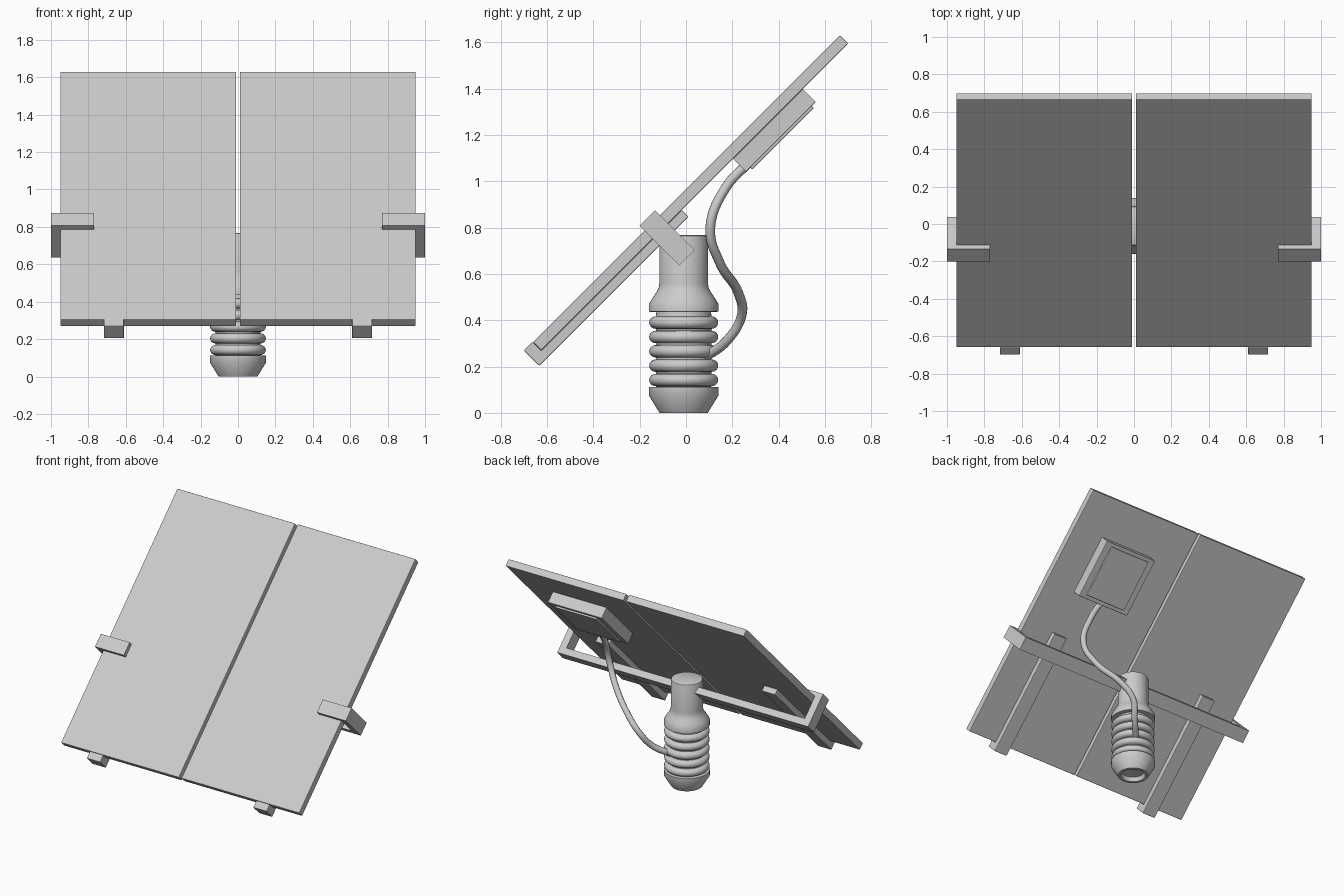
import bpy, bmesh, math
from mathutils import Matrix

if "Cube" in bpy.data.objects:
    bpy.data.objects.remove(bpy.data.objects["Cube"])

# Tilted frame: local x = across, local y = up the slope, local z = panel normal
TILT = Matrix.Translation((0, 0.02, 0.95)) @ Matrix.Rotation(math.radians(45), 4, 'X')


def smooth(ob, angle=35):
    bpy.ops.object.select_all(action='DESELECT')
    ob.select_set(True)
    bpy.context.view_layer.objects.active = ob
    bpy.ops.object.shade_smooth_by_angle(angle=math.radians(angle))


def new_object(name, bm):
    bmesh.ops.recalc_face_normals(bm, faces=bm.faces)
    me = bpy.data.meshes.new(name)
    bm.to_mesh(me)
    bm.free()
    ob = bpy.data.objects.new(name, me)
    bpy.context.collection.objects.link(ob)
    return ob


def tilted_box(name, x, u, n, bevel=0.004):
    """Box given by its (min, max) ranges in the tilted frame."""
    bm = bmesh.new()
    bmesh.ops.create_cube(bm, size=1)
    for v in bm.verts:
        v.co = [lo + (hi - lo) * (c + 0.5) for c, (lo, hi) in zip(v.co, (x, u, n))]
    ob = new_object(name, bm)
    ob.matrix_world = TILT
    mod = ob.modifiers.new("bevel", 'BEVEL')
    mod.width = bevel
    mod.segments = 2
    return ob


def tilted_prism(name, outline, u):
    """Outline in (x, n), extruded along the slope over the range u."""
    bm = bmesh.new()
    face = bm.faces.new([bm.verts.new((x, u[0], n)) for x, n in outline])
    ext = bmesh.ops.extrude_face_region(bm, geom=[face])
    moved = [g for g in ext['geom'] if isinstance(g, bmesh.types.BMVert)]
    bmesh.ops.translate(bm, verts=moved, vec=(0, u[1] - u[0], 0))
    ob = new_object(name, bm)
    ob.matrix_world = TILT
    return ob


def lathe(name, profile, y, steps=48):
    bm = bmesh.new()
    verts = [bm.verts.new((r, 0, z)) for r, z in profile]
    edges = [bm.edges.new(p) for p in zip(verts, verts[1:])]
    bmesh.ops.spin(bm, geom=verts + edges, axis=(0, 0, 1), cent=(0, 0, 0),
                   angle=math.tau, steps=steps)
    bmesh.ops.remove_doubles(bm, verts=bm.verts, dist=1e-5)
    ob = new_object(name, bm)
    ob.location.y = y
    smooth(ob)
    return ob


# Two solar panels and the hooked rails behind them
for side, s in (("left", -1), ("right", 1)):
    def span(a, b):
        return tuple(sorted((s * a, s * b)))
    tilted_box(side + "_panel", span(0.01, 0.95), (-0.937, 0.937), (-0.025, 0.025))
    tilted_box(side + "_rail", span(0.61, 0.717), (-0.99, -0.08), (-0.066, -0.025))
    tilted_box(side + "_rail_lip", span(0.61, 0.717), (-0.99, -0.938), (-0.066, 0.028))

# Cross bar that wraps around both panel edges
half = [(0.95, -0.14), (0.95, 0.025), (0.77, 0.025), (0.77, 0.055), (1.0, 0.055), (1.0, -0.187)]
tilted_prism("cross_bar", half + [(-x, n) for x, n in reversed(half)], (-0.257, -0.162))

# Junction box with a raised cover
tilted_box("junction_box", (0.28, 0.71), (0.233, 0.66), (-0.105, -0.025))
tilted_box("junction_box_cover", (0.33, 0.66), (0.26, 0.635), (-0.117, -0.1))

# Pole socket: hollow foot, ribbed middle, shoulder and neck
profile = [(0, 0.04), (0.075, 0.03), (0.085, 0), (0.104, 0), (0.15, 0.075), (0.15, 0.112), (0.118, 0.112)]
for i in range(5):
    zc = 0.142 + i * 0.062
    for k in range(9):
        a = -math.pi / 2 + math.pi * k / 8
        profile.append((0.12 + 0.029 * math.cos(a), zc + 0.027 * math.sin(a)))
profile += [(0.118, 0.435), (0.15, 0.437), (0.15, 0.47), (0.135, 0.495), (0.117, 0.522),
            (0.108, 0.54), (0.105, 0.56), (0.105, 0.757), (0.102, 0.764), (0.094, 0.768), (0, 0.768)]
lathe("pole_socket", profile, -0.01)

# Cable from the junction box to the socket
path = [(0.50, 0.28, 1.09), (0.53, 0.17, 0.97), (0.54, 0.105, 0.80), (0.46, 0.145, 0.65),
        (0.31, 0.225, 0.52), (0.21, 0.24, 0.42), (0.14, 0.175, 0.31), (0.05, 0.08, 0.24)]
cu = bpy.data.curves.new("cable", 'CURVE')
cu.dimensions = '3D'
cu.bevel_depth = 0.021
cu.bevel_resolution = 3
cu.use_fill_caps = True
sp = cu.splines.new('BEZIER')
sp.bezier_points.add(len(path) - 1)
for p, co in zip(sp.bezier_points, path):
    p.co = co
    p.handle_left_type = p.handle_right_type = 'AUTO'
cable = bpy.data.objects.new("cable", cu)
bpy.context.collection.objects.link(cable)
bpy.ops.object.select_all(action='DESELECT')
cable.select_set(True)
bpy.context.view_layer.objects.active = cable
bpy.ops.object.convert(target='MESH')
smooth(bpy.context.view_layer.objects.active, 50)
